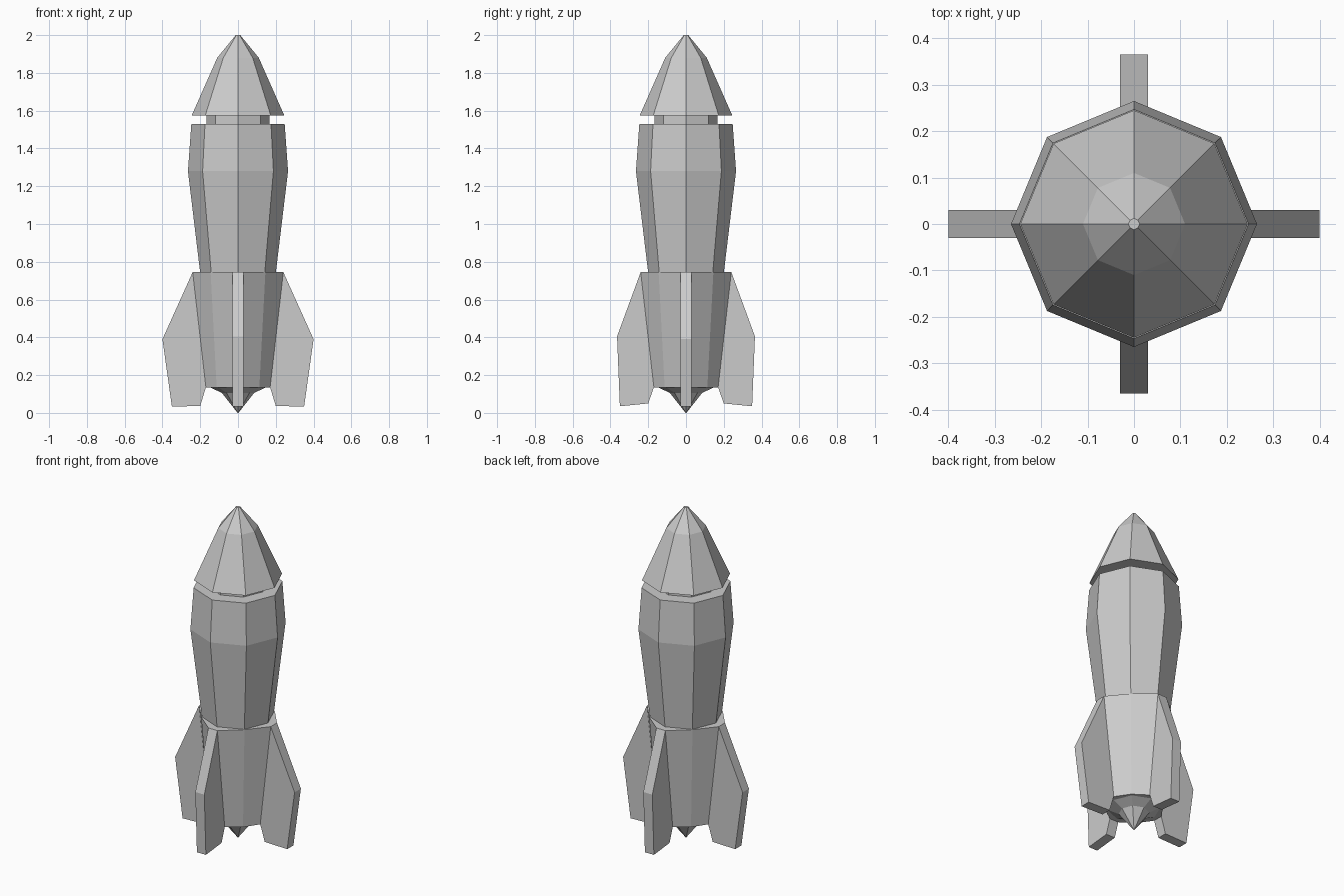
import bpy
from math import cos, sin, pi

if "Cube" in bpy.data.objects:
    bpy.data.objects.remove(bpy.data.objects["Cube"])


def add_mesh(name, verts, faces):
    me = bpy.data.meshes.new(name)
    me.from_pydata(verts, [], faces)
    me.update()
    ob = bpy.data.objects.new(name, me)
    bpy.context.collection.objects.link(ob)
    return ob


def loft(name, rings):
    """Skin a stack of equal-length rings, bottom to top, and cap both ends."""
    n = len(rings[0])
    verts = [v for r in rings for v in r]
    faces = [(k * n + i, k * n + (i + 1) % n, (k + 1) * n + (i + 1) % n, (k + 1) * n + i)
             for k in range(len(rings) - 1) for i in range(n)]
    faces.append(tuple(reversed(range(n))))
    faces.append(tuple(range(len(verts) - n, len(verts))))
    return add_mesh(name, verts, faces)


def octagon(r, z):
    return [(r * cos(i * pi / 4), r * sin(i * pi / 4), z) for i in range(8)]


def spin(x, y, z, k):
    """Quarter turns about z."""
    for _ in range(k):
        x, y = -y, x
    return (x, y, z)


FIN = 0.03  # half thickness of the fins


def base_ring(r, d, z):
    """Ring with a narrow flat behind each fin and one corner between fins."""
    return [spin(*p, z, k) for k in range(4)
            for p in ((r, -FIN), (r, FIN), (d, d))]


# Nose cone, neck and bulging upper hull
loft("nose_cone", [octagon(r, z) for r, z in ((0.245, 1.575), (0.11, 1.88), (0.012, 2.0))])
loft("neck", [octagon(0.167, 1.52), octagon(0.167, 1.58)])
loft("upper_hull", [octagon(r, z) for r, z in ((0.2, 0.74), (0.265, 1.28), (0.247, 1.53))])

# Lower hull between the fins
loft("lower_hull", [base_ring(0.17, 0.113, 0.135), base_ring(0.24, 0.145, 0.745)])

# Pointed exhaust cone underneath
loft("exhaust_cone", [octagon(r, z) for r, z in ((0.002, 0.0), (0.085, 0.105), (0.15, 0.137))])

# Four fins; the side pair reaches further out than the front and back pair
SIDE = ((0.24, 0.745), (0.40, 0.39), (0.35, 0.033), (0.20, 0.037), (0.17, 0.135))
FRONT = ((0.24, 0.745), (0.365, 0.405), (0.35, 0.035), (0.20, 0.05), (0.17, 0.135))
for k, name in enumerate(("right_fin", "back_fin", "left_fin", "front_fin")):
    profile = FRONT if k % 2 else SIDE
    rings = [[spin(x, y, z, k) for x, z in profile] for y in (FIN, -FIN)]
    fin = loft(name, rings)
    fin.data.flip_normals()
    # make normals point outwards whatever the winding
    c = sum((v.co for v in fin.data.vertices), start=fin.data.vertices[0].co * 0) / len(fin.data.vertices)
    cap = fin.data.polygons[-1]
    if cap.normal.dot(cap.center - c) < 0:
        fin.data.flip_normals()
